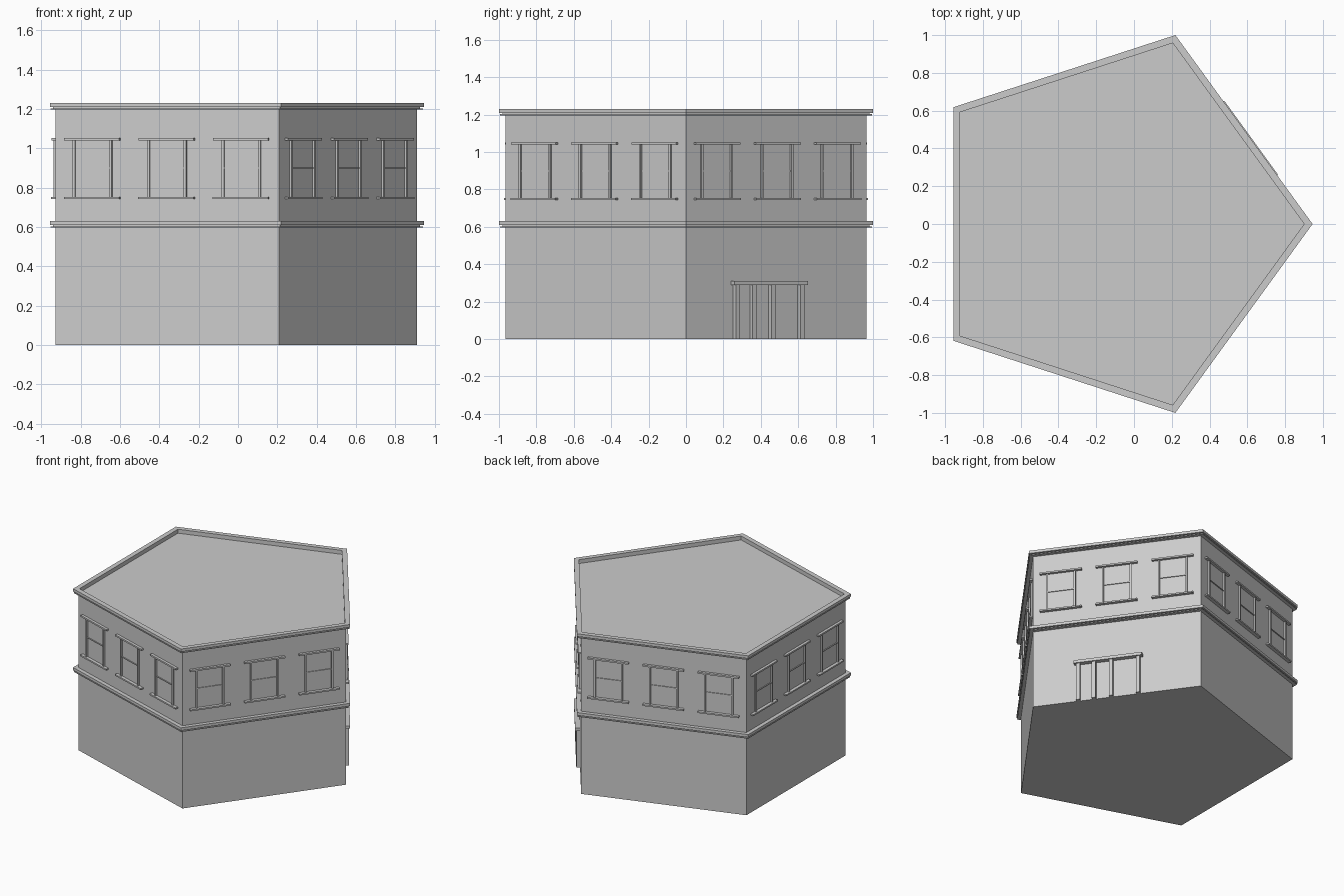
import bpy
import bmesh
from math import cos, sin, pi
from mathutils import Matrix, Vector

cube = bpy.data.objects.get("Cube")
if cube:
    bpy.data.objects.remove(cube, do_unlink=True)

SIDES = 5
CENTRE = Vector((-0.106, 0, 0))
WALL_R = 1.015
APOTHEM = WALL_R * cos(pi / SIDES)
WALL_LEN = 2 * WALL_R * sin(pi / SIDES)

stone = bpy.data.materials.new("light_grey_stone")
stone.use_nodes = True
stone.diffuse_color = (0.6, 0.6, 0.6, 1)
stone.node_tree.nodes["Principled BSDF"].inputs["Base Color"].default_value = (0.6, 0.6, 0.6, 1)


def finish(name, bm):
    bmesh.ops.recalc_face_normals(bm, faces=bm.faces[:])
    mesh = bpy.data.meshes.new(name)
    bm.to_mesh(mesh)
    bm.free()
    mesh.materials.append(stone)
    obj = bpy.data.objects.new(name, mesh)
    bpy.context.collection.objects.link(obj)
    return obj


def ring(bm, radius, z):
    angles = [2 * pi * i / SIDES for i in range(SIDES)]
    return [bm.verts.new(CENTRE + Vector((radius * cos(a), radius * sin(a), z))) for a in angles]


def sweep(name, profile, closed):
    """Carry a (radius, height) profile around the pentagon."""
    bm = bmesh.new()
    rings = [ring(bm, r, z) for r, z in profile]
    pairs = list(zip(rings, rings[1:]))
    if closed:
        pairs.append((rings[-1], rings[0]))
    else:
        bm.faces.new(rings[0])
        bm.faces.new(rings[-1])
    for a, b in pairs:
        for i in range(SIDES):
            j = (i + 1) % SIDES
            bm.faces.new((a[i], a[j], b[j], b[i]))
    return finish(name, bm)


def wall_matrix(index):
    """Local x runs along the wall, local y points out of it."""
    a = 2 * pi * (index + 0.5) / SIDES
    out = Vector((cos(a), sin(a), 0))
    along = Vector((-sin(a), cos(a), 0))
    m = Matrix((along, out, Vector((0, 0, 1)))).transposed().to_4x4()
    return Matrix.Translation(CENTRE + out * APOTHEM) @ m


def add_bar(bm, wall, u, width, z0, z1, depth):
    """Box standing out from a wall, its back sunk slightly into it."""
    sink = 0.005
    place = Matrix.Translation((u, (depth - sink) / 2, (z0 + z1) / 2))
    size = Matrix.Diagonal((width, depth + sink, z1 - z0, 1))
    bmesh.ops.create_cube(bm, size=1, matrix=wall @ place @ size)


# Two storeys of plain wall
sweep("ground_floor", [(WALL_R, 0), (WALL_R, 0.6)], False)
sweep("upper_floor", [(WALL_R, 0.6), (WALL_R, 1.2)], False)

# Grooved mouldings: belt course and roof cornice with a low rim
for name, base in (("belt_course", 0.6), ("roof_cornice", 1.2)):
    moulding = [(1.007, -0.004), (1.007, 0.03), (1.0515, 0.03), (1.0515, 0.009),
                (1.032, 0.009), (1.032, 0.002), (1.046, 0.002), (1.046, -0.004)]
    sweep(name, [(r, base + z) for r, z in moulding], True)

# Three sash windows on every wall
for side in range(SIDES):
    wall = wall_matrix(side)
    for slot in (-1, 0, 1):
        u = slot * WALL_LEN / 3
        bm = bmesh.new()
        add_bar(bm, wall, u, 0.295, 0.742, 0.753, 0.024)
        add_bar(bm, wall, u, 0.295, 1.04, 1.052, 0.02)
        for s in (-1, 1):
            add_bar(bm, wall, u + s * 0.098, 0.013, 0.753, 1.04, 0.012)
        add_bar(bm, wall, u, 0.185, 0.896, 0.902, 0.006)
        finish(f"window_{side + 1}_{slot + 2}", bm)

# Entrance with posts and lintel on the right rear wall
entry = wall_matrix(0)
bm = bmesh.new()
for u in (-0.272, -0.161, -0.038, 0.154):
    add_bar(bm, entry, u, 0.028, 0, 0.288, 0.026)
finish("entrance_posts", bm)
bm = bmesh.new()
add_bar(bm, entry, -0.058, 0.485, 0.288, 0.31, 0.035)
finish("entrance_lintel", bm)
